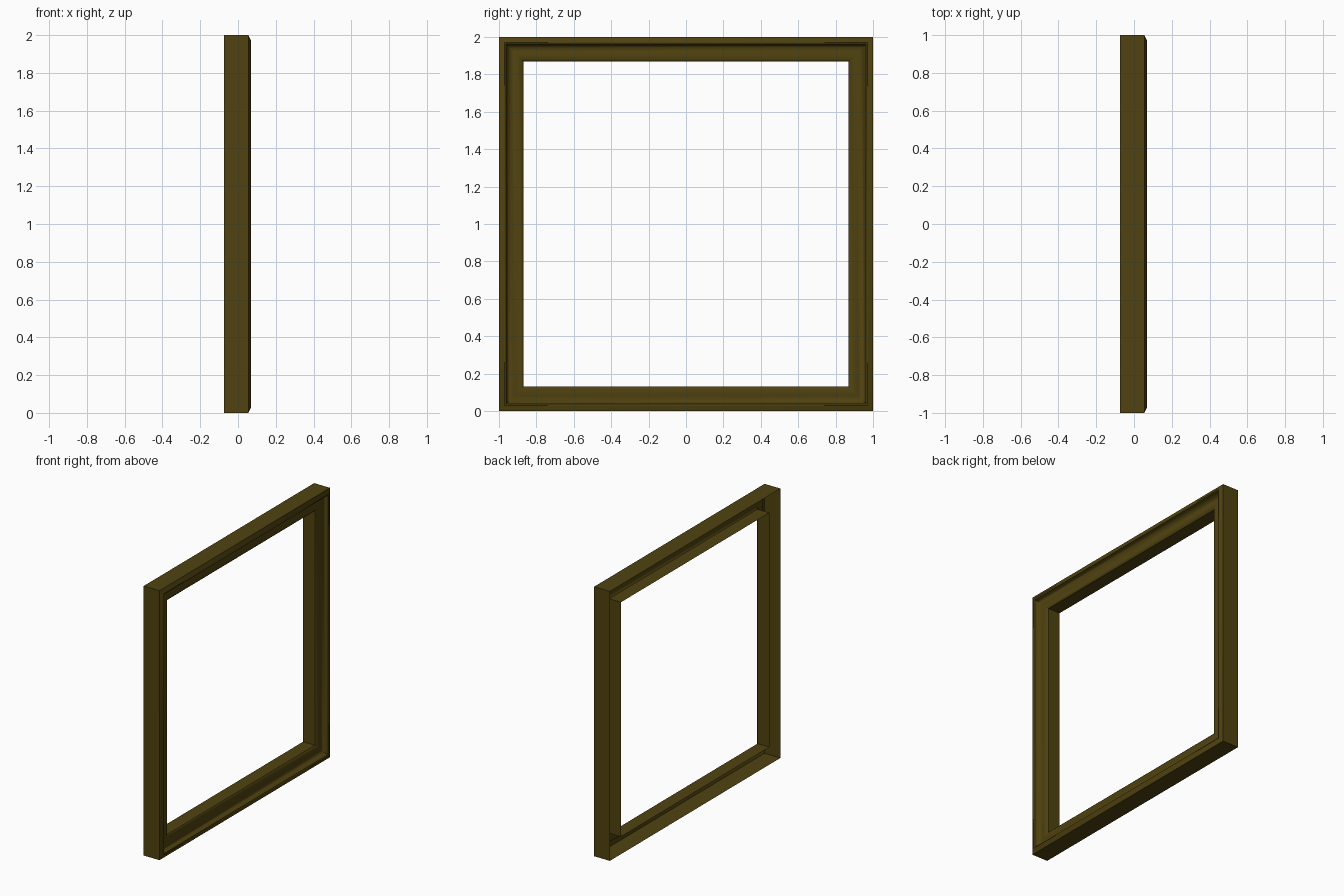
import bpy, bmesh

if "Cube" in bpy.data.objects:
    bpy.data.objects.remove(bpy.data.objects["Cube"])

# Moulding cross-section, open at the back: (inset from outer edge, x depth)
profile = [(0.0, -0.075), (0.0, 0.055), (0.03, 0.07), (0.038, 0.066),
           (0.044, 0.045), (0.054, 0.035), (0.066, 0.03), (0.08, 0.034),
           (0.1, 0.037), (0.118, 0.034), (0.13, 0.022), (0.13, -0.075)]
corners = [(-1, -1), (1, -1), (1, 1), (-1, 1)]

# Sweep the section around the square with mitred corners
bm = bmesh.new()
rings = [[bm.verts.new((x, sy * (1 - d), 1 + sz * (1 - d))) for d, x in profile]
         for sy, sz in corners]
for i in range(4):
    a, b = rings[i], rings[(i + 1) % 4]
    for j in range(len(profile) - 1):
        bm.faces.new((a[j], b[j], b[j + 1], a[j + 1]))

# Outward normals: the front moulding must face +x
bm.normal_update()
if sum(f.normal.x * f.calc_area() for f in bm.faces) < 0:
    bmesh.ops.reverse_faces(bm, faces=bm.faces[:])

mesh = bpy.data.meshes.new("picture_frame")
bm.to_mesh(mesh)
bm.free()
frame = bpy.data.objects.new("picture_frame", mesh)
bpy.context.collection.objects.link(frame)

# Dark olive-gold finish
mat = bpy.data.materials.new("aged_gold")
mat.diffuse_color = (0.08, 0.055, 0.005, 1)
mat.use_nodes = True
mat.node_tree.nodes["Principled BSDF"].inputs["Base Color"].default_value = mat.diffuse_color
mesh.materials.append(mat)

# Smooth mouldings, sharp walls and mitres
bpy.context.view_layer.objects.active = frame
frame.select_set(True)
bpy.ops.object.shade_smooth_by_angle(angle=0.7)
